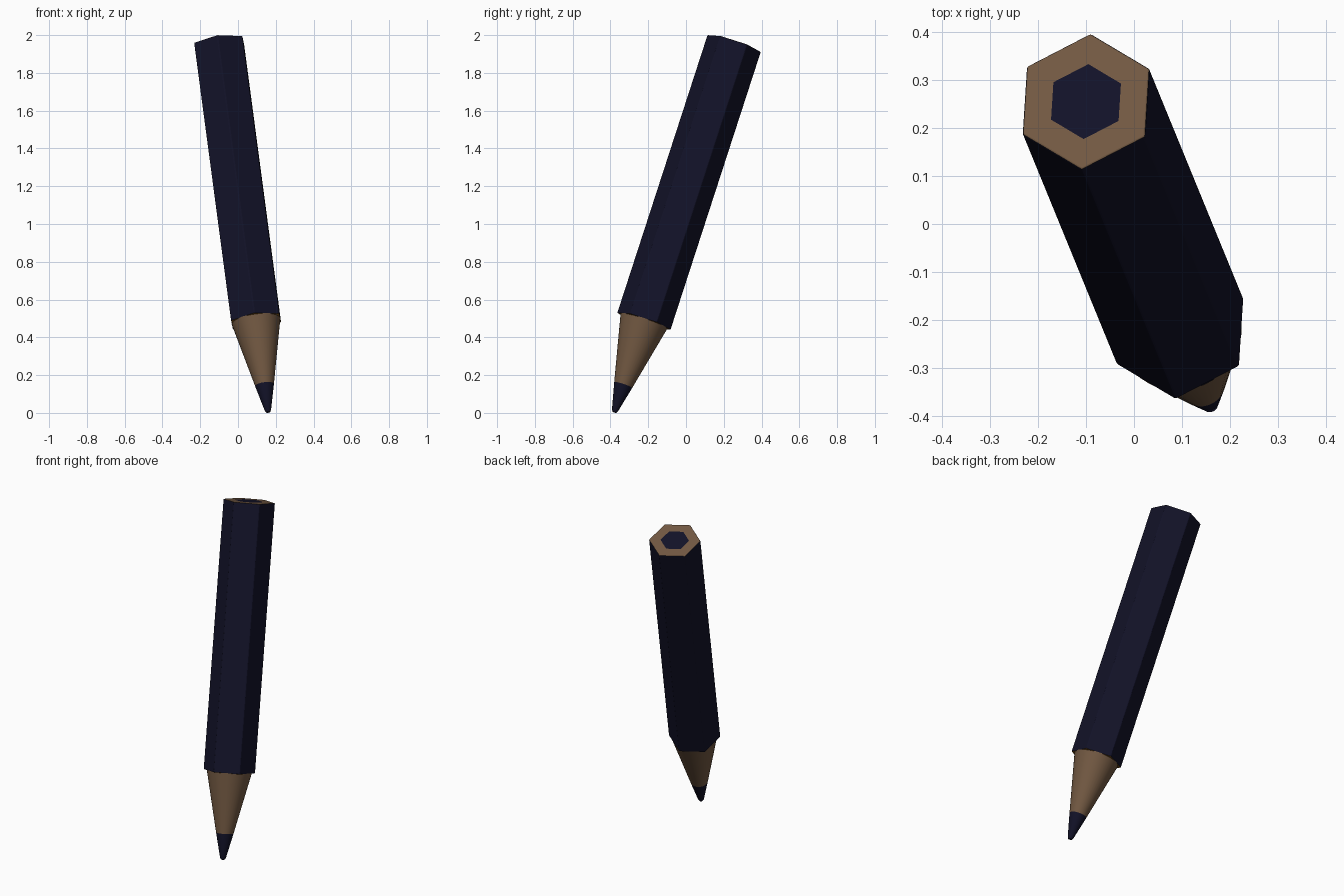
import bpy, bmesh, math
from mathutils import Vector, Matrix

cube = bpy.data.objects.get("Cube")
if cube:
    bpy.data.objects.remove(cube, do_unlink=True)


def material(name, rgb):
    m = bpy.data.materials.new(name)
    m.use_nodes = True
    color = (*rgb, 1.0)
    m.diffuse_color = color
    m.node_tree.nodes["Principled BSDF"].inputs["Base Color"].default_value = color
    return m


navy = material("navy", (0.006, 0.006, 0.021))
wood = material("bare wood", (0.17, 0.1, 0.055))
orange = material("orange underside", (0.3, 0.12, 0.01))
MATERIALS = [navy, wood, orange]

# Leaning frame: origin at the point, local z along the pencil, local x to a hexagon corner
tip = Vector((0.16, -0.38, 0.001))
lean = Vector((-0.26, 0.635, 1.955))
length = lean.length
axis = lean.normalized()
corner = Vector((0.009, 0.1415, -0.0448))
corner = (corner - axis * corner.dot(axis)).normalized()
side = axis.cross(corner)
frame = Matrix.Translation(tip) @ Matrix((corner, side, axis)).transposed().to_4x4()


def lathe(name, rings, sides, bands):
    """Join rings (radius, height) around the axis; bands lists each band's material."""
    bm = bmesh.new()
    loops = []
    for r, h in rings:
        count = sides if r > 0 else 1
        angles = [math.tau * i / sides for i in range(count)]
        loops.append([bm.verts.new((r * math.cos(a), r * math.sin(a), h)) for a in angles])
    for low, high, index in zip(loops, loops[1:], bands):
        for i in range(sides):
            j = i + 1
            quad = [low[i % len(low)], low[j % len(low)],
                    high[j % len(high)], high[i % len(high)]]
            face = bm.faces.new(list(dict.fromkeys(quad)))
            face.material_index = index
    mesh = bpy.data.meshes.new(name)
    bm.to_mesh(mesh)
    bm.free()
    for m in MATERIALS:
        mesh.materials.append(m)
    obj = bpy.data.objects.new(name, mesh)
    bpy.context.collection.objects.link(obj)
    obj.matrix_world = frame
    return obj


# Hexagonal painted barrel: underside, sides, wooden end ring, lead core
base = 0.247 * length
barrel = lathe("barrel",
               [(0.11, base), (0.149, base), (0.149, length), (0.082, length), (0, length)],
               6, [2, 0, 1, 0])
bevel = barrel.modifiers.new("soft corners", "BEVEL")
bevel.width = 0.004
bevel.segments = 2
bevel.limit_method = "ANGLE"
bevel.angle_limit = math.radians(40)

# Sharpened cone: rounded lead point, then bare wood
cone = lathe("sharpened_tip",
             [(0, 0), (0.011, 0.003), (0.017, 0.014), (0.05, 0.155), (0.13, base + 0.002)],
             40, [0, 0, 0, 1])
bpy.ops.object.select_all(action="DESELECT")
cone.select_set(True)
bpy.context.view_layer.objects.active = cone
bpy.ops.object.shade_smooth_by_angle(angle=math.radians(40))
